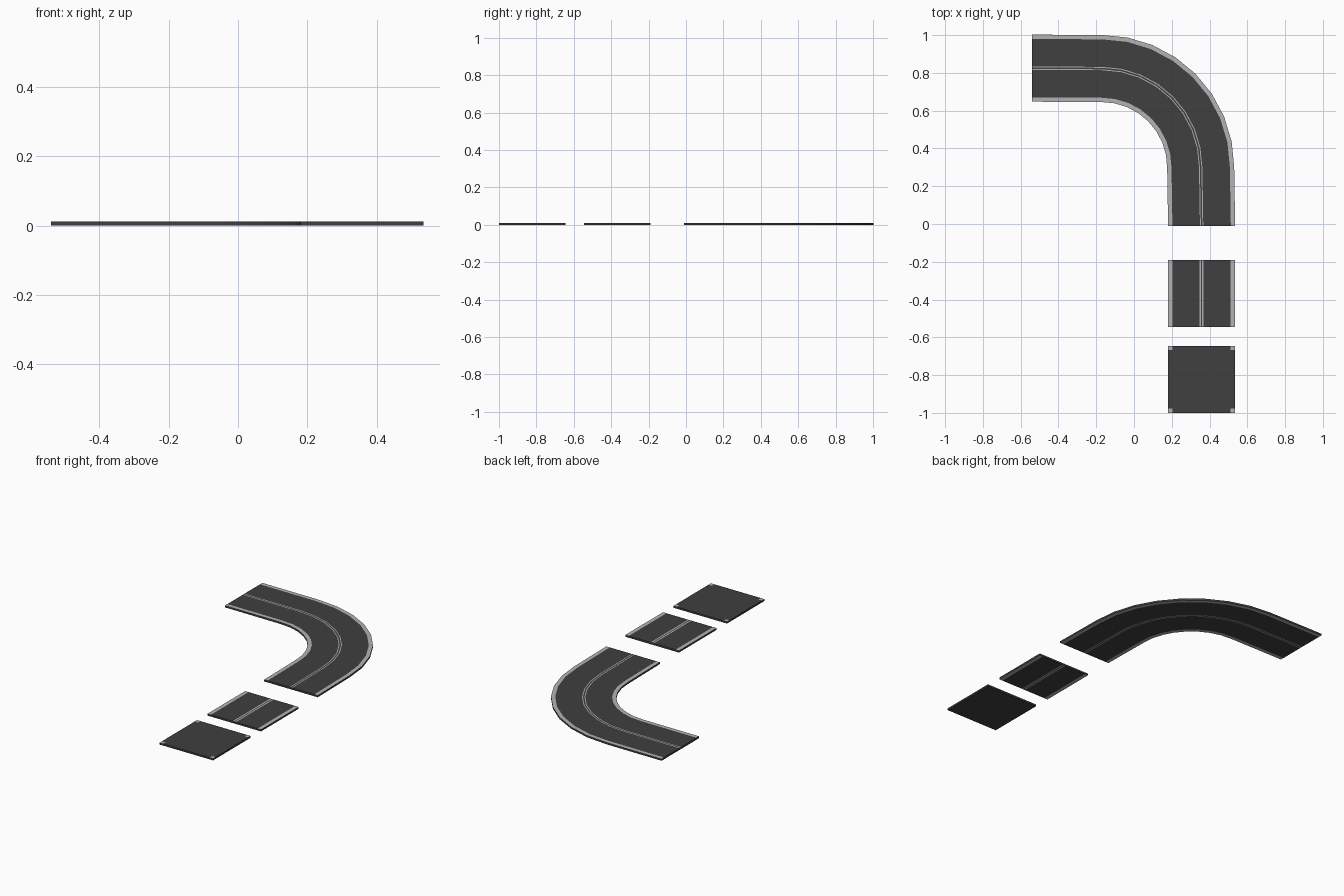
import bpy, bmesh, math
from mathutils import Vector

if "Cube" in bpy.data.objects:
    bpy.data.objects.remove(bpy.data.objects["Cube"])


def material(name, v):
    m = bpy.data.materials.new(name)
    m.diffuse_color = (v, v, v, 1)
    m.use_nodes = True
    m.node_tree.nodes["Principled BSDF"].inputs["Base Color"].default_value = m.diffuse_color
    return m


ASPHALT = material("asphalt", 0.05)
PAINT = material("light_concrete", 0.45)
HALF, KERB, H = 0.1775, 0.023, 0.011


def finish(bm, name):
    bmesh.ops.recalc_face_normals(bm, faces=bm.faces)
    me = bpy.data.meshes.new(name)
    bm.to_mesh(me)
    bm.free()
    me.materials.append(ASPHALT)
    me.materials.append(PAINT)
    ob = bpy.data.objects.new(name, me)
    bpy.context.collection.objects.link(ob)
    return ob


def road(name, path, line, gap):
    """Sweep the striped slab section along a list of (point, angle of right-hand normal)."""
    half = [KERB - HALF, -line, -gap]
    u = [-HALF] + half + [-v for v in reversed(half)] + [HALF]
    light = [1, 0, 1, 0, 1, 0, 1]
    bm = bmesh.new()
    rows = []
    for p, a in path:
        n = Vector((math.cos(a), math.sin(a), 0))
        rows.append([[bm.verts.new(Vector((*p, z)) + n * s) for s in u] for z in (0, H)])
    for r, s in zip(rows, rows[1:]):
        for k in (0, 1):                      # underside and top strips
            for i, m in enumerate(light):
                f = bm.faces.new((r[k][i], r[k][i + 1], s[k][i + 1], s[k][i]))
                f.material_index = m
        for i in (0, -1):                     # outer sides
            bm.faces.new((r[0][i], s[0][i], s[1][i], r[1][i]))
    for r in (rows[0], rows[-1]):             # end caps
        for i in range(len(light)):
            bm.faces.new((r[0][i], r[0][i + 1], r[1][i + 1], r[1][i]))
    return finish(bm, name)


# Curved road: straight lead-in, quarter bend, straight lead-out
CX, CY, R = -0.17, 0.3, 0.523
bend = []
for i in range(9):
    a = math.pi / 2 * i / 8
    bend.append(((CX + R * math.cos(a), CY + R * math.sin(a)), a))
road("curved_road",
     [((0.358, -0.01), 0)] + bend + [((-0.54, 0.825), math.pi / 2)], 0.009, 0.004)

# Straight road tile
X = 0.3575
road("straight_road", [((X, -0.546), 0), ((X, -0.19), 0)], 0.011, 0.003)

# Junction tile with light corner squares
bm = bmesh.new()
c = [-HALF, KERB - HALF, HALF - KERB, HALF]
grid = [[bm.verts.new((X + a, -1 + HALF + b, H)) for b in c] for a in c]
for i in range(3):
    for j in range(3):
        f = bm.faces.new((grid[i][j], grid[i + 1][j], grid[i + 1][j + 1], grid[i][j + 1]))
        f.material_index = int(i != 1 and j != 1)
ext = bmesh.ops.extrude_face_region(bm, geom=bm.faces[:], use_keep_orig=True)
for v in [g for g in ext["geom"] if isinstance(g, bmesh.types.BMVert)]:
    v.co.z = 0
bm.normal_update()
for f in bm.faces:
    if f.calc_center_median().z < H * 0.9:
        f.material_index = 0
finish(bm, "junction_tile")
